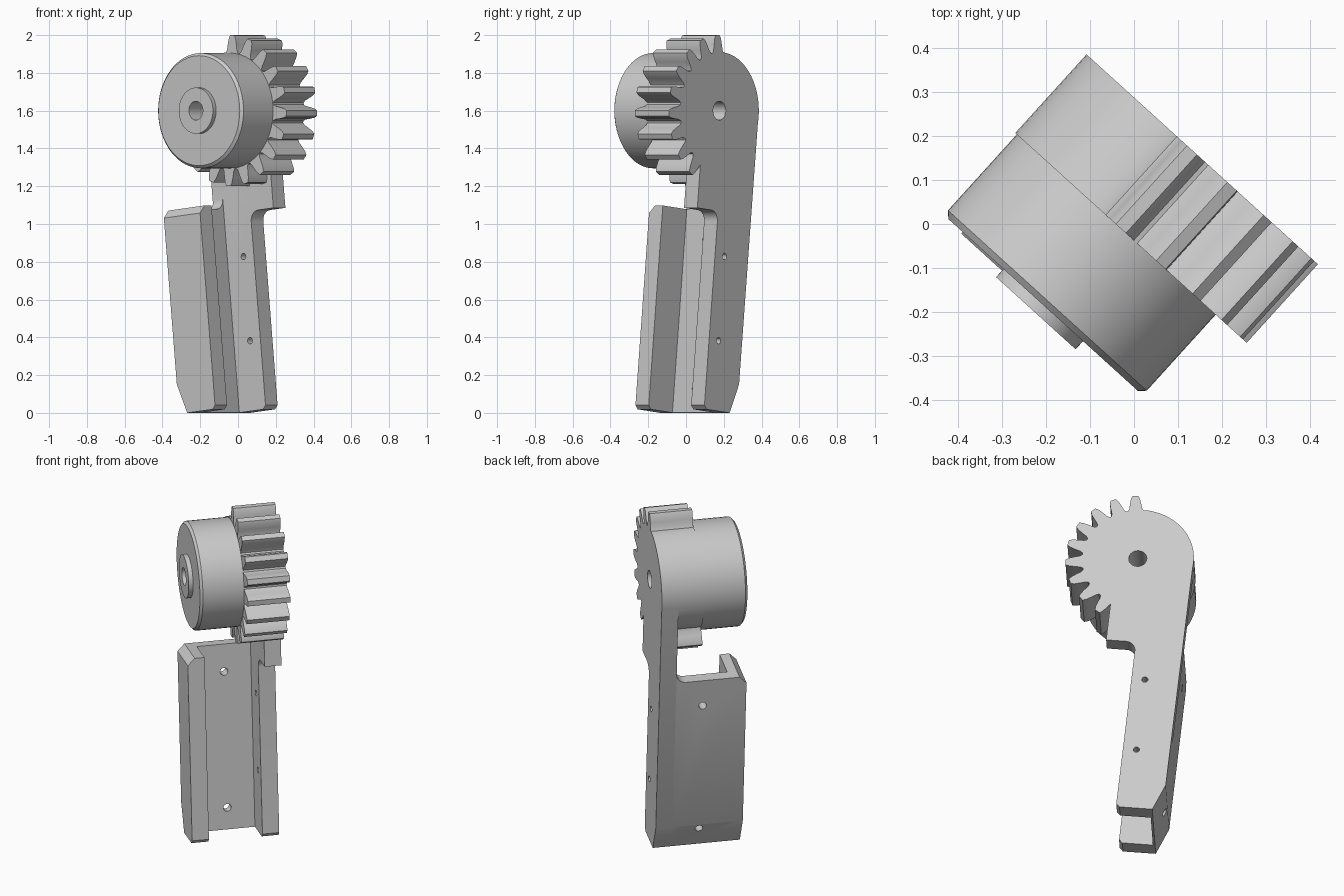
import bpy, bmesh
from math import radians, sin, cos, pi
from mathutils import Matrix

if "Cube" in bpy.data.objects:
    bpy.data.objects.remove(bpy.data.objects["Cube"], do_unlink=True)

# Local frame: x across the arm, y along the axle, z up the arm, origin at gear centre
FRAME = (Matrix.Rotation(radians(-42.2), 4, 'Z')
         @ Matrix.Translation((-0.029, 0, 1.6))
         @ Matrix.Rotation(radians(-6), 4, 'Y'))

grey = bpy.data.materials.new("plain grey")
grey.use_nodes = True
GREY = (0.6, 0.6, 0.6, 1)
grey.diffuse_color = GREY
grey.node_tree.nodes["Principled BSDF"].inputs["Base Color"].default_value = GREY

# Main dimensions
FRONT, GEAR_FRONT, PLATE, BACK = -0.28, -0.028, 0.118, 0.213
OUT, WEB, INN = -0.305, -0.235, -0.045
TOP, FOOT = -0.5, -1.583


def make(name, bm):
    bmesh.ops.recalc_face_normals(bm, faces=bm.faces)
    me = bpy.data.meshes.new(name)
    bm.to_mesh(me)
    bm.free()
    me.materials.append(grey)
    ob = bpy.data.objects.new(name, me)
    bpy.context.collection.objects.link(ob)
    ob.matrix_world = FRAME
    return ob


def prism(points, lo, hi, axis='y'):
    """Extrude a closed profile along y (points x,z) or x (points y,z)."""
    bm = bmesh.new()
    place = (lambda a, b, t: (a, t, b)) if axis == 'y' else (lambda a, b, t: (t, a, b))
    face = bm.faces.new([bm.verts.new(place(a, b, lo)) for a, b in points])
    new = bmesh.ops.extrude_face_region(bm, geom=[face])["geom"]
    move = place(0, 0, hi - lo)
    bmesh.ops.translate(bm, vec=move, verts=[v for v in new if isinstance(v, bmesh.types.BMVert)])
    return bm


def arc(cx, cz, r, a0, a1, n):
    return [(cx + r * cos(radians(a0 + (a1 - a0) * i / n)),
             cz + r * sin(radians(a0 + (a1 - a0) * i / n))) for i in range(n + 1)]


def disc(r, lo, hi, cx=0, cz=0, axis='y', n=64):
    return prism(arc(cx, cz, r, 0, 360, n)[:-1], lo, hi, axis)


def boolean(ob, other, op):
    mod = ob.modifiers.new(op, 'BOOLEAN')
    mod.operation, mod.object, mod.solver = op, other, 'EXACT'
    bpy.context.view_layer.update()
    bpy.context.view_layer.objects.active = ob
    bpy.ops.object.modifier_apply(modifier=mod.name)


def combine(ob, bm, op):
    """Apply a temporary solid to an object, then drop it."""
    tool = make("tool", bm)
    boolean(ob, tool, op)
    bpy.data.objects.remove(tool, do_unlink=True)


# Arm plate, running from inside the gear down to the foot
lower = [(OUT, -1.424), (-0.247, FOOT), (INN - 0.02, FOOT), (INN, FOOT + 0.02)]
plate_profile = ([(-0.308, -0.02)] + lower
                 + arc(0.01, -0.585, 0.055, 180, 90, 8)
                 + [(0.12, -0.53), (0.12, -0.2), (-0.1, 0)])
body = make("gear_arm", prism(plate_profile, PLATE, BACK))

# Grip channel with a chamfered upper front edge
bm = prism([(OUT, TOP)] + lower + [(INN, TOP)], FRONT, PLATE + 0.04)
edge = [e for e in bm.edges
        if all(abs(v.co.y - FRONT) < 1e-4 and abs(v.co.z - TOP) < 1e-4 for v in e.verts)]
bmesh.ops.bevel(bm, geom=edge, offset=0.04, segments=1, affect='EDGES')
# Keep the plate's own corner fillet clear of the channel
grip = make("grip_channel", bm)
pocket = [(WEB, -0.3), (0.1, -0.3), (0.1, -1.8), (WEB, -1.8)]
combine(grip, prism(pocket, FRONT + 0.095, PLATE + 0.1), 'DIFFERENCE')
boolean(body, grip, 'UNION')
bpy.data.objects.remove(grip, do_unlink=True)

# Fillet between the channel top and the plate
r = 0.055
fillet = arc(PLATE - r, TOP + r, r, -90, 0, 8)
fillet += [(PLATE + 0.02, TOP + r), (PLATE + 0.02, TOP - 0.02), (PLATE - r, TOP - 0.02)]
combine(body, prism(fillet, OUT, WEB, 'x'), 'UNION')

# Gear head: thirteen teeth and a plain rounded side
half = [(8, 0.308), (6.3, 0.322), (5, 0.352), (3.7, 0.382), (2.2, 0.4)]
tooth = [(-a, d) for a, d in half] + half[::-1]
polar = [(82 - 18 * k + a, d) for k in range(12, -1, -1) for a, d in tooth]
polar += [(92 + i * 5, 0.31) for i in range(26)]
head = [(d * cos(radians(a)), d * sin(radians(a))) for a, d in polar]
combine(body, prism(head, GEAR_FRONT, BACK), 'UNION')

# Drum with a softened rim, and the hub on its face
bm = disc(0.305, -0.275, GEAR_FRONT)
rim = [e for e in bm.edges if all(abs(v.co.y + 0.275) < 1e-4 for v in e.verts)]
bmesh.ops.bevel(bm, geom=rim, offset=0.014, segments=1, affect='EDGES')
drum = make("drum", bm)
hub = make("hub", disc(0.122, -0.3, -0.275))

# Axle hole through everything
for ob in (body, drum, hub):
    combine(ob, disc(0.05, -0.5, 0.5, n=32), 'DIFFERENCE')

# Screw holes in the plate and in the web
for z in (-0.764, -1.212):
    combine(body, disc(0.017, 0.05, 0.4, -0.12, z, n=16), 'DIFFERENCE')
for z in (-0.661, -1.456):
    combine(body, disc(0.022, -0.5, -0.15, -0.035, z, 'x', 16), 'DIFFERENCE')

# Smooth curved walls, keep hard edges
bpy.ops.object.select_all(action='DESELECT')
for ob in (body, drum, hub):
    ob.select_set(True)
bpy.context.view_layer.objects.active = body
bpy.ops.object.shade_smooth_by_angle(angle=radians(28))
